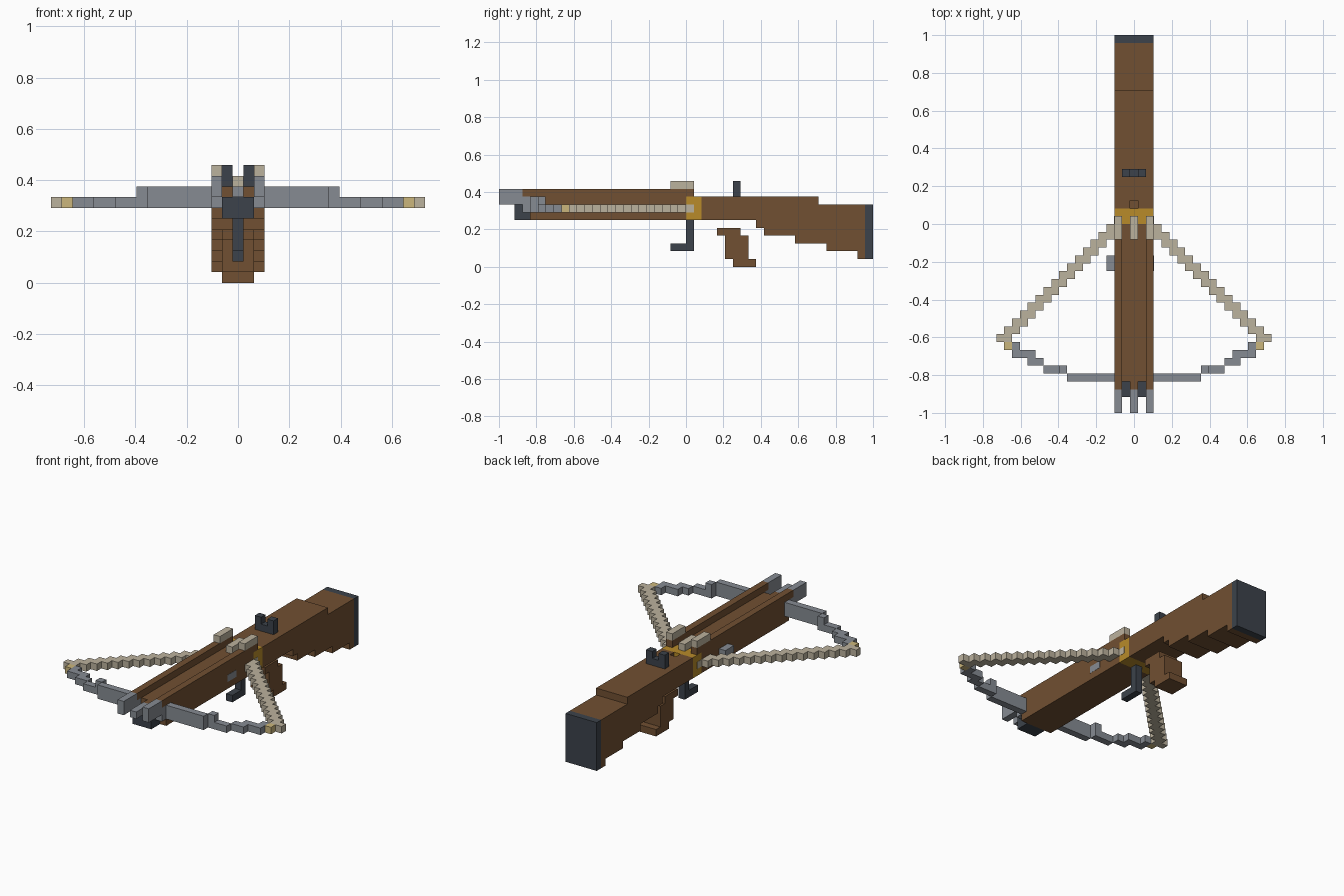
import bpy
import bmesh
from mathutils import Vector

cube = bpy.data.objects.get("Cube")
if cube:
    bpy.data.objects.remove(cube, do_unlink=True)

UNIT = 1 / 24   # size of one block
HALF = 2.5      # half width of the stock, in blocks


def material(name, *rgb):
    mat = bpy.data.materials.new(name)
    mat.use_nodes = True
    color = (*rgb, 1)
    mat.diffuse_color = color
    bsdf = next(n for n in mat.node_tree.nodes if n.type == "BSDF_PRINCIPLED")
    bsdf.inputs["Base Color"].default_value = color
    bsdf.inputs["Roughness"].default_value = 0.8
    return mat


wood = material("brown wood", 0.165, 0.08, 0.032)
steel = material("grey steel", 0.24, 0.26, 0.29)
iron = material("dark iron", 0.045, 0.055, 0.07)
cord = material("pale cord", 0.5, 0.445, 0.34)
brass = material("brass", 0.48, 0.26, 0.023)
horn = material("light horn", 0.6, 0.47, 0.2)


def point(x, y, z):
    """Block coordinates (y counted from the front tip) to model units."""
    return Vector((x, y - 24, z)) * UNIT


def finish(name, bm, mat):
    bmesh.ops.recalc_face_normals(bm, faces=bm.faces)
    mesh = bpy.data.meshes.new(name)
    bm.to_mesh(mesh)
    bm.free()
    mesh.materials.append(mat)
    obj = bpy.data.objects.new(name, mesh)
    bpy.context.collection.objects.link(obj)
    return obj


def blocks(name, mat, boxes, mirror=False):
    """Join boxes given as (x range, y range, z range) into one part."""
    bm = bmesh.new()
    for xr, yr, zr in boxes:
        sides = [xr, (-xr[1], -xr[0])] if mirror else [xr]
        for xs in sides:
            lo, hi = point(xs[0], yr[0], zr[0]), point(xs[1], yr[1], zr[1])
            verts = bmesh.ops.create_cube(bm, size=1)["verts"]
            for v in verts:
                v.co = (lo + hi) / 2 + v.co * (hi - lo)
    return finish(name, bm, mat)


def extrude_profile(name, mat, half, profile):
    """Extrude a side profile of (y, z) corners across the width."""
    bm = bmesh.new()
    face = bm.faces.new([bm.verts.new(point(-half, y, z)) for y, z in profile])
    new = bmesh.ops.extrude_face_region(bm, geom=[face])["geom"]
    moved = [g for g in new if isinstance(g, bmesh.types.BMVert)]
    bmesh.ops.translate(bm, verts=moved, vec=(2 * half * UNIT, 0, 0))
    return finish(name, bm, mat)


FULL, INNER, MID, SIDE = (-HALF, HALF), (-1.5, 1.5), (-0.5, 0.5), (1.5, HALF)

# Fore stock with a bolt channel between two rails
blocks("fore_stock", wood, [(FULL, (4, 24), (6, 9)), (MID, (3, 4), (8, 9))])
blocks("rails", wood, [(SIDE, (3, 25), (9, 10))], mirror=True)

# Brass band and the notched block behind it
blocks("lock_band", brass, [(FULL, (24, 26), (6, 9))])
blocks("lock_block", wood, [(FULL, (26, 27), (6, 8))])
blocks("lock_block_sides", wood, [((0.5, HALF), (26, 27), (8, 9))], mirror=True)

# Shoulder stock with a stepped underside
extrude_profile("rear_stock", wood, HALF, [
    (27, 9), (41, 9), (41, 8), (47, 8), (47, 1), (46, 1), (46, 2), (42, 2),
    (42, 3), (38, 3), (38, 4), (34, 4), (34, 5), (33, 5), (33, 6), (27, 6)])
blocks("butt_plate", iron, [(FULL, (47, 48), (1, 8))])

# Hand grip and trigger
extrude_profile("grip", wood, 1.5, [
    (28, 5), (31, 5), (31, 4), (32, 4), (32, 1), (33, 1),
    (33, 0), (30, 0), (30, 1), (29, 1), (29, 4), (28, 4)])
extrude_profile("trigger", iron, 0.5, [
    (24, 6), (25, 6), (25, 2), (22, 2), (22, 3), (24, 3)])

# Notched rear sight
blocks("rear_sight", iron, [(INNER, (30, 31), (9, 10))])
blocks("rear_sight_posts", iron, [((0.5, 1.5), (30, 31), (10, 11))], mirror=True)

# Muzzle: prongs, limb mounts and iron nose
blocks("outer_prongs", steel, [(SIDE, (0, 3), (8, 10))], mirror=True)
blocks("centre_prong", steel, [(MID, (0, 3), (8, 9))])
blocks("limb_mounts", steel, [(SIDE, (3, 4), (7, 9))], mirror=True)
blocks("nose_block", iron, [(INNER, (2, 4), (6, 8))])

# Bow limbs stepping back toward the tips
blocks("bow_limbs", steel, [
    ((HALF, 8.5), (4, 5), (7, 9)),
    ((8.5, 9.5), (5, 6), (7, 9)),
    ((9.5, 11.5), (5, 6), (7, 8)),
    ((11.5, 13.5), (6, 7), (7, 8)),
    ((12.5, 15.5), (7, 8), (7, 8)),
    ((14.5, 15.5), (8, 9), (7, 8))], mirror=True)
blocks("limb_tips", horn, [((15.5, 16.5), (8, 9), (7, 8))], mirror=True)

# Drawn string: a diagonal staircase that ends at the band
string = [((max(24.5 - y, HALF), 26.5 - y), (y, y + 1), (7, 8))
          for y in range(9, 24)]
string.append(((HALF - 0.5, HALF + 0.03), (24, 25), (7, 8)))
blocks("bow_string", cord, string, mirror=True)

# String catches on the rails and in the channel
blocks("rail_catches", cord, [(SIDE, (22, 25), (10, 11))], mirror=True)
blocks("channel_catch", cord, [(MID, (22, 25), (9, 10))])

# Cross pin, proud on one side and nearly flush on the other
blocks("cross_pin", steel, [((-3.5, HALF + 0.03), (18, 20), (7, 8))])
